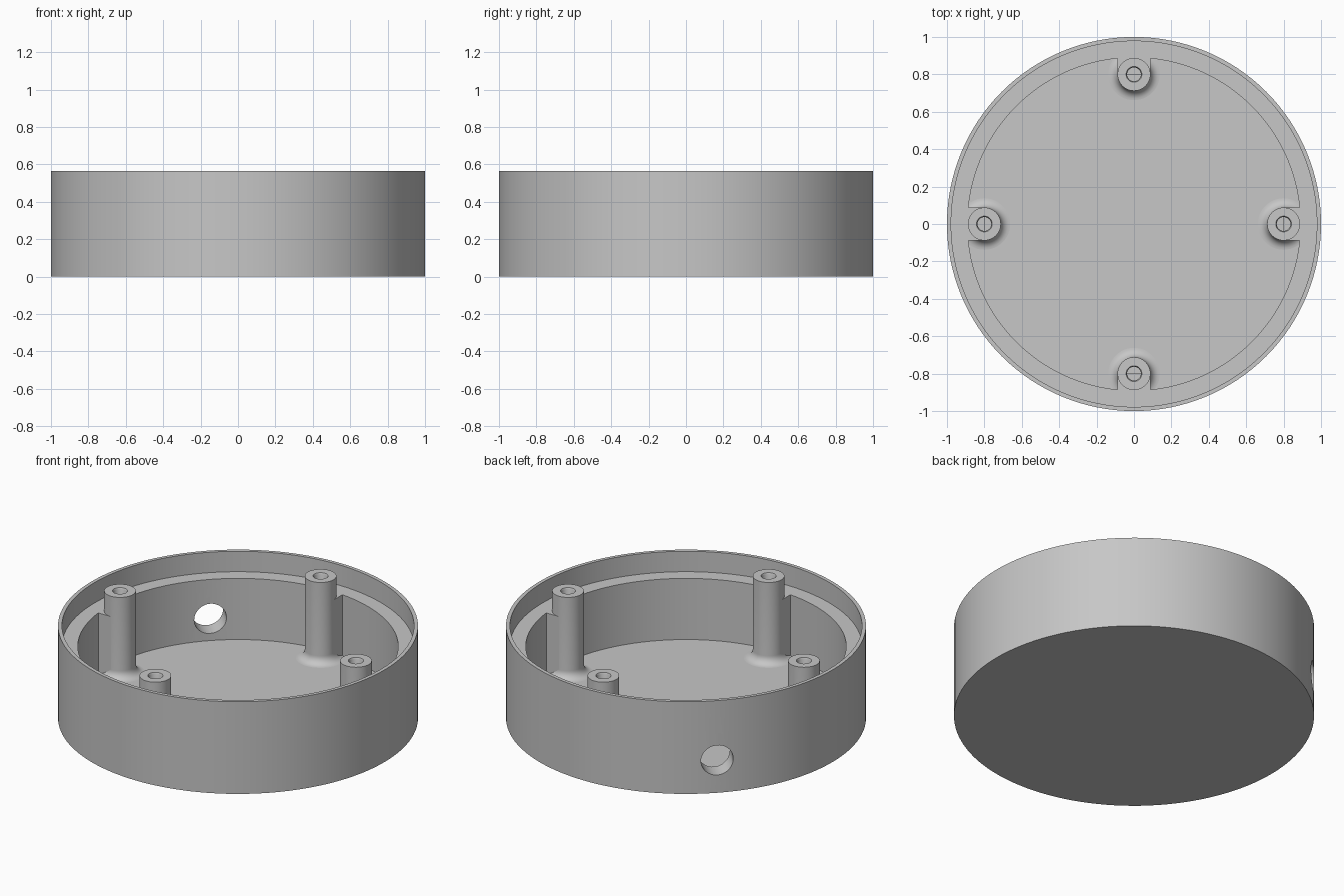
import bpy, bmesh, math
from mathutils import Matrix, Vector

cube = bpy.data.objects.get("Cube")
if cube:
    bpy.data.objects.remove(cube, do_unlink=True)

HEIGHT, LEDGE, FLOOR = 0.565, 0.44, 0.065
WALL_IN, BOSS_AT, BOSS_R, FILLET = 0.89, 0.8, 0.088, 0.05

grey = bpy.data.materials.new("plain grey")
grey.use_nodes = True
colour = (0.57, 0.57, 0.57, 1)
grey.diffuse_color = colour
grey.node_tree.nodes["Principled BSDF"].inputs["Base Color"].default_value = colour


def finish(name, bm):
    """Turn a bmesh into a named grey object."""
    bmesh.ops.recalc_face_normals(bm, faces=bm.faces)
    mesh = bpy.data.meshes.new(name)
    bm.to_mesh(mesh)
    bm.free()
    mesh.materials.append(grey)
    obj = bpy.data.objects.new(name, mesh)
    bpy.context.collection.objects.link(obj)
    return obj


def lathe(name, profile, steps):
    """Revolve a profile of (radius, height) points around z."""
    bm = bmesh.new()
    verts = [bm.verts.new((r, 0, z)) for r, z in profile]
    edges = [bm.edges.new(pair) for pair in zip(verts, verts[1:])]
    bmesh.ops.spin(bm, geom=verts + edges, cent=(0, 0, 0), axis=(0, 0, 1),
                   angle=math.tau, steps=steps, use_merge=True)
    bmesh.ops.remove_doubles(bm, verts=bm.verts, dist=1e-5)
    return finish(name, bm)


def activate(obj):
    bpy.ops.object.select_all(action='DESELECT')
    obj.select_set(True)
    bpy.context.view_layer.objects.active = obj


def boolean(target, tool, operation):
    activate(target)
    mod = target.modifiers.new(operation, 'BOOLEAN')
    mod.object, mod.operation, mod.solver = tool, operation, 'EXACT'
    bpy.ops.object.modifier_apply(modifier=mod.name)
    bpy.data.objects.remove(tool, do_unlink=True)


def smooth(obj):
    activate(obj)
    bpy.ops.object.shade_smooth_by_angle(angle=math.radians(30))


# Round case with a thin lip and a ledge for the lid
case = lathe("case", [(0, 0), (1, 0), (1, HEIGHT), (0.978, HEIGHT), (0.978, LEDGE),
                      (WALL_IN, LEDGE), (WALL_IN, FLOOR), (0, FLOOR)], 128)

# Ribs that tie the screw posts to the wall
for i in range(4):
    bm = bmesh.new()
    inner, outer, bottom = BOSS_AT, 0.93, FLOOR - 0.03
    size = Vector((outer - inner, 2 * BOSS_R, LEDGE - bottom))
    place = Matrix.Translation(((inner + outer) / 2, 0, (LEDGE + bottom) / 2))
    bmesh.ops.create_cube(bm, size=1, matrix=Matrix.Rotation(i * math.pi / 2, 4, 'Z')
                          @ place @ Matrix.Diagonal(size).to_4x4())
    boolean(case, finish("rib", bm), 'UNION')

# Cable hole through the back left-hand wall
bm = bmesh.new()
bmesh.ops.create_cone(bm, cap_ends=True, segments=48, radius1=0.091, radius2=0.091, depth=0.4,
                      matrix=Matrix.Rotation(math.radians(135), 4, 'Z')
                      @ Matrix.Translation((0.95, 0, 0.2))
                      @ Matrix.Rotation(math.pi / 2, 4, 'Y'))
boolean(case, finish("cable_hole_cutter", bm), 'DIFFERENCE')
smooth(case)

# Screw posts with a filleted foot and a blind screw hole
flare = [(BOSS_R + FILLET * (1 - math.sin(a)), FLOOR + FILLET * (1 - math.cos(a)))
         for a in (k * math.pi / 16 for k in range(9))]
post = [(0, FLOOR - 0.01), (BOSS_R + FILLET, FLOOR - 0.01)] + flare + [
    (BOSS_R, HEIGHT), (0.042, HEIGHT), (0.037, HEIGHT - 0.01), (0.037, 0.2), (0, 0.2)]
for i, side in enumerate(("left", "back", "right", "front")):
    obj = lathe(side + "_screw_post", post, 48)
    angle = i * math.pi / 2
    obj.location = (BOSS_AT * math.cos(angle), BOSS_AT * math.sin(angle), 0)
    smooth(obj)
